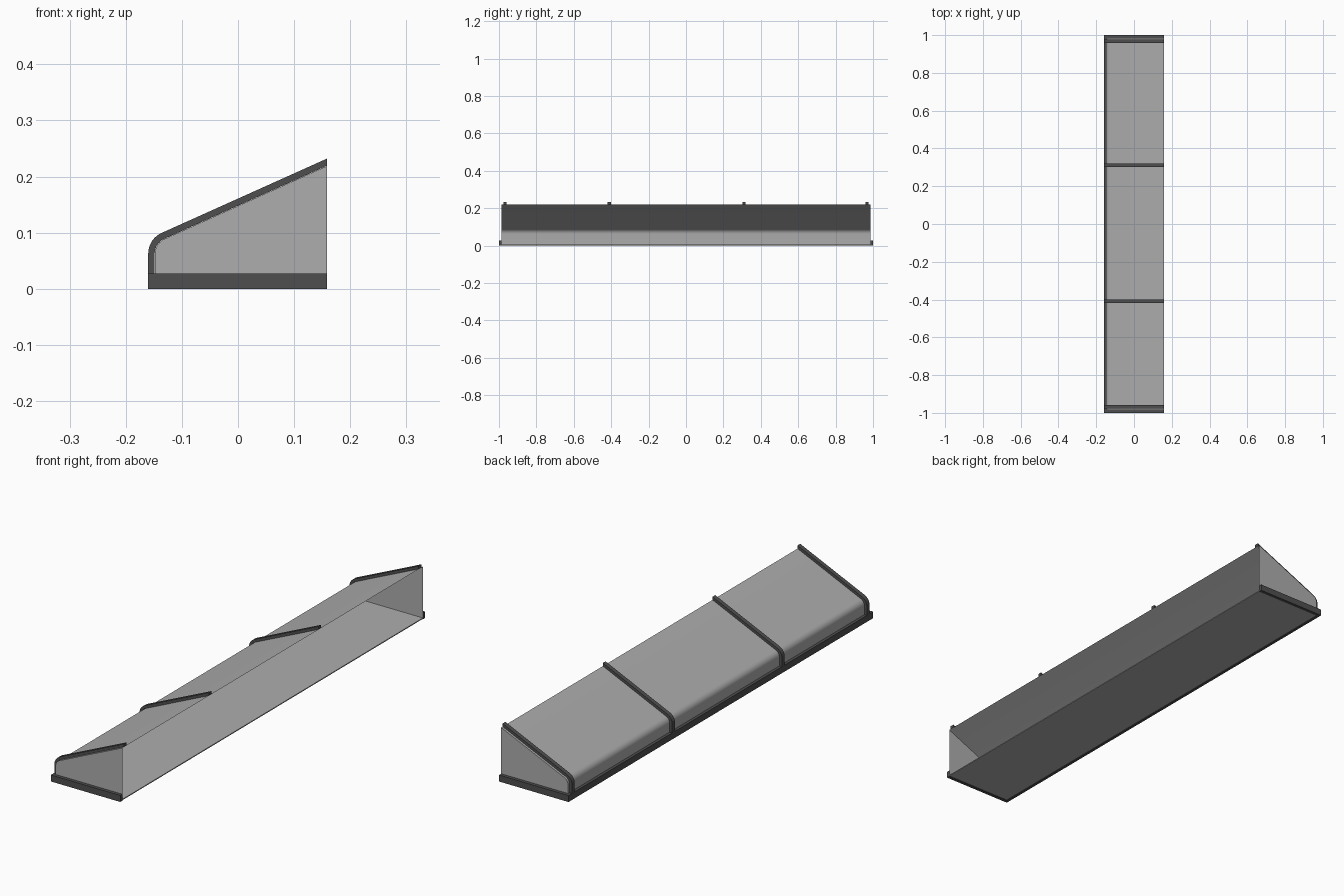
import bpy, bmesh, math

if "Cube" in bpy.data.objects:
    bpy.data.objects.remove(bpy.data.objects["Cube"])

def material(name, v):
    m = bpy.data.materials.new(name)
    m.diffuse_color = (v, v, v, 1)
    m.use_nodes = True
    m.node_tree.nodes["Principled BSDF"].inputs["Base Color"].default_value = m.diffuse_color
    return m

PANEL = material("light grey panel", 0.42)
TRIM = material("dark grey trim", 0.078)

XB, XF = 0.159, -0.16        # open back edge, front edge
YE = 0.986                   # end panel position
SLOPE = math.radians(24.2)
CX, CZ, R = -0.12, 0.063, 0.04

def profile(offset, z0):
    """Side outline (x, z): upright front, rounded corner, sloping top."""
    r = R - offset
    pts = [(CX - r, z0)]
    n = 6
    for i in range(n + 1):
        a = math.pi - (math.pi / 2 - SLOPE) * i / n
        pts.append((CX + r * math.cos(a), CZ + r * math.sin(a)))
    x, z = pts[-1]
    pts.append((XB, z + (XB - x) * math.tan(SLOPE)))
    return pts

def finish(name, bm, mat, smooth=False):
    me = bpy.data.meshes.new(name)
    bm.to_mesh(me)
    bm.free()
    me.materials.append(mat)
    ob = bpy.data.objects.new(name, me)
    bpy.context.collection.objects.link(ob)
    if smooth:
        bpy.context.view_layer.objects.active = ob
        ob.select_set(True)
        bpy.ops.object.shade_smooth_by_angle(angle=math.radians(30))
        ob.select_set(False)
    return ob

def extrude_outline(name, pts, y0, y1, mat, smooth=False):
    bm = bmesh.new()
    f = bm.faces.new([bm.verts.new((x, y0, z)) for x, z in pts])
    if y1 != y0:
        ext = bmesh.ops.extrude_face_region(bm, geom=[f], use_keep_orig=True)
        verts = [g for g in ext["geom"] if isinstance(g, bmesh.types.BMVert)]
        bmesh.ops.translate(bm, verts=verts, vec=(0, y1 - y0, 0))
        bmesh.ops.recalc_face_normals(bm, faces=bm.faces)
    return finish(name, bm, mat, smooth)

def box(name, x0, x1, y0, y1, z0, z1, mat):
    return extrude_outline(name, [(x0, z0), (x1, z0), (x1, z1), (x0, z1)], y0, y1, mat)

# Curved cover: one thin sheet along the whole length
bm = bmesh.new()
rows = [[bm.verts.new((x, y, z)) for x, z in profile(0.012, 0.004)] for y in (-YE, YE)]
for i in range(len(rows[0]) - 1):
    bm.faces.new((rows[0][i], rows[0][i + 1], rows[1][i + 1], rows[1][i]))
for f in bm.faces:
    f.normal_update()
    if f.normal.z - f.normal.x < 0:
        f.normal_flip()
finish("cover_sheet", bm, PANEL, True)

# End panels
for side, y in (("near", -YE), ("far", YE)):
    pts = profile(0.012, 0.004) + [(XB, 0.004)]
    if side == "near":
        pts.reverse()
    extrude_outline("end_panel_" + side, pts, y, y, PANEL)

# Floor
box("floor", XF + 0.012, XB, -YE, YE, 0.002, 0.006, PANEL)

# Base rails on the long front side and both ends
box("base_rail_long", XF, XF + 0.012, -1, 1, 0, 0.027, TRIM)
for side, s in (("near", -1), ("far", 1)):
    box("base_rail_" + side, XF + 0.012, XB, min(s, s * YE), max(s, s * YE), 0, 0.027, TRIM)

# Ribs following the cover
for i, y in enumerate((-0.968, -0.41, 0.31, 0.968)):
    outline = profile(0, 0.02) + profile(0.0115, 0.02)[::-1]
    extrude_outline("rib_%d" % (i + 1), outline, y - 0.009, y + 0.009, TRIM, True)
